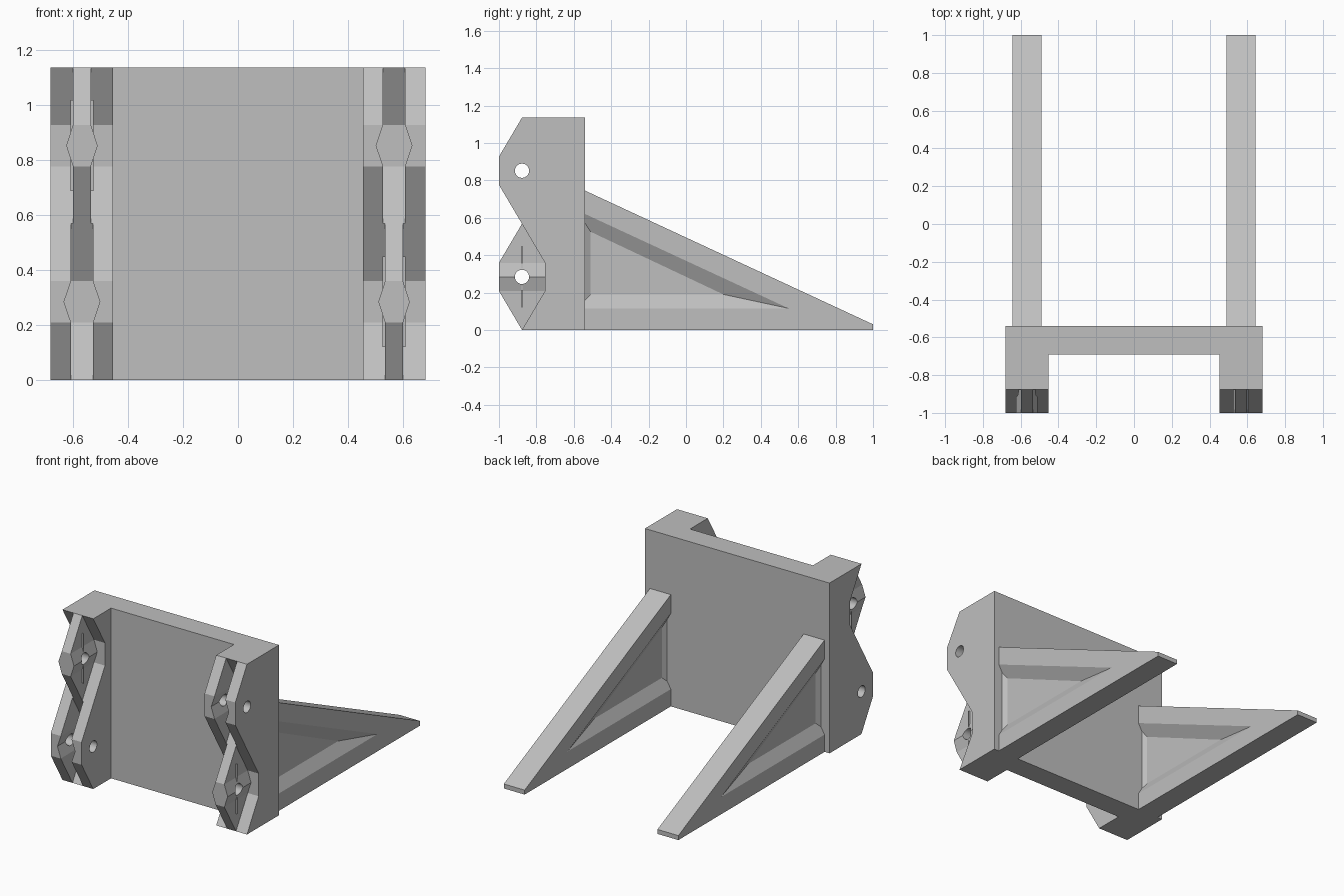
import bpy
import bmesh
from mathutils import Vector

if "Cube" in bpy.data.objects:
    bpy.data.objects.remove(bpy.data.objects["Cube"], do_unlink=True)

grey = bpy.data.materials.new("plain grey")
grey.use_nodes = True
grey.diffuse_color = (0.52, 0.52, 0.52, 1)
grey.node_tree.nodes["Principled BSDF"].inputs["Base Color"].default_value = (0.52, 0.52, 0.52, 1)

HEIGHT = 1.135
LOW, HIGH = HEIGHT / 4, HEIGHT * 3 / 4
PLATE_FRONT, PLATE_BACK = -0.69, -0.54
PIN_Y = -0.877
TIP, VALLEY = -1.0, -0.754
FLAT = 0.0755          # half height of each flat tip
FLANGE_X = 0.567       # flange centre
HALF = 0.1135          # flange half width


def loft(name, ring_a, ring_b):
    """Solid between two matching rings of points."""
    bm = bmesh.new()
    a = [bm.verts.new(p) for p in ring_a]
    b = [bm.verts.new(p) for p in ring_b]
    bm.faces.new(a)
    bm.faces.new(b)
    for i in range(len(a)):
        j = (i + 1) % len(a)
        bm.faces.new((a[i], a[j], b[j], b[i]))
    bmesh.ops.recalc_face_normals(bm, faces=bm.faces)
    mesh = bpy.data.meshes.new(name)
    bm.to_mesh(mesh)
    bm.free()
    mesh.materials.append(grey)
    obj = bpy.data.objects.new(name, mesh)
    bpy.context.collection.objects.link(obj)
    return obj


def along_x(name, profile, x0, x1):
    return loft(name, [(x0, y, z) for y, z in profile], [(x1, y, z) for y, z in profile])


def along_y(name, profile, y0, y1):
    return loft(name, [(x, y0, z) for x, z in profile], [(x, y1, z) for x, z in profile])


def box(name, x0, x1, y0, y1, z0, z1):
    return along_x(name, [(y0, z0), (y1, z0), (y1, z1), (y0, z1)], x0, x1)


def combine(obj, other, operation):
    mod = obj.modifiers.new("combine", 'BOOLEAN')
    mod.operation, mod.solver, mod.object = operation, 'EXACT', other
    bpy.context.view_layer.objects.active = obj
    bpy.ops.object.modifier_apply(modifier=mod.name)
    bpy.data.objects.remove(other, do_unlink=True)


def drill(obj, z):
    bpy.ops.mesh.primitive_cylinder_add(vertices=32, radius=0.038, depth=0.6,
                                        location=(obj_x, PIN_Y, z), rotation=(0, 1.570796, 0))
    combine(obj, bpy.context.object, 'DIFFERENCE')


def diamond(cx, cz, side, peak):
    """Hexagon with pointed sides, for the detent ridge and its groove."""
    return [(cx - side, cz - FLAT), (cx + side, cz - FLAT), (cx + peak, cz),
            (cx + side, cz + FLAT), (cx - side, cz + FLAT), (cx - peak, cz)]


def zigzag(bump):
    """Leaf outline in y, z with its tip at the given height."""
    front = [(PIN_Y, 0), (TIP, LOW - FLAT), (TIP, LOW + FLAT),
             (VALLEY, HIGH - FLAT), (VALLEY, HIGH + FLAT), (PIN_Y, HEIGHT)]
    if bump == HIGH:
        front = [(y, HEIGHT - z) for y, z in reversed(front)]
    return front + [(PLATE_FRONT, HEIGHT), (PLATE_FRONT, 0)]


# Back plate
box("back_plate", -FLANGE_X - HALF, FLANGE_X + HALF, PLATE_FRONT, PLATE_BACK, 0, HEIGHT)

for side, sign, leaf_z, tongue_z in (("left", 1, HIGH, LOW), ("right", -1, LOW, HIGH)):
    obj_x = sign * FLANGE_X

    # Core closing the gaps between the leaves
    core = [(PIN_Y, 0), (VALLEY, LOW - FLAT), (VALLEY, LOW + FLAT), (PIN_Y, HEIGHT / 2),
            (VALLEY, HIGH - FLAT), (VALLEY, HIGH + FLAT), (PIN_Y, HEIGHT),
            (PLATE_FRONT, HEIGHT), (PLATE_FRONT, 0)]
    along_x(side + "_hinge_core", core, obj_x - 0.04, obj_x + 0.04)

    # Inner and outer leaves with a detent groove
    for place, d in (("inner", -sign), ("outer", sign)):
        leaf = along_x(f"{side}_{place}_leaf", zigzag(leaf_z), obj_x + d * 0.04, obj_x + d * HALF)
        groove = along_y("groove_cutter", diamond(obj_x, leaf_z, 0.0395, 0.065), TIP - 0.1, VALLEY)
        combine(leaf, groove, 'DIFFERENCE')
        drill(leaf, leaf_z)

    # Middle tongue with detent ridge and a thin rib
    tongue = along_x(side + "_tongue", zigzag(tongue_z), obj_x - 0.0325, obj_x + 0.0325)
    combine(tongue, along_y("ridge", diamond(obj_x, tongue_z, 0.0325, 0.057), TIP, VALLEY), 'UNION')
    combine(tongue, box("rib", obj_x - 0.042, obj_x + 0.042, PIN_Y - 0.003, PIN_Y + 0.003,
                        tongue_z - 0.165, tongue_z + 0.165), 'UNION')
    drill(tongue, tongue_z)

    # Rear gusset with a bevelled pocket in each face
    outline = [(PLATE_BACK, 0), (1, 0), (1, 0.03), (PLATE_BACK, 0.745)]
    gusset = along_x(side + "_gusset", outline, obj_x - 0.077, obj_x + 0.077)
    rim = [Vector(p) for p in ((-0.585, 0.115), (0.55, 0.115), (-0.585, 0.641))]
    floor = [Vector(p) for p in ((-0.51, 0.19), (0.2, 0.19), (-0.51, 0.525))]
    depth, over = 0.045, 0.2
    for d in (-1, 1):
        outer = [r + (r - f) * over for r, f in zip(rim, floor)]
        x_out, x_in = obj_x + d * (0.077 + depth * over), obj_x + d * (0.077 - depth)
        pocket = loft("pocket_cutter", [(x_out, *p) for p in outer], [(x_in, *p) for p in floor])
        combine(gusset, pocket, 'DIFFERENCE')

# Flat faces, smooth only around the pin holes
bpy.ops.object.select_all(action='DESELECT')
for obj in bpy.data.objects:
    if obj.type == 'MESH' and obj.name.endswith(("leaf", "tongue")):
        obj.select_set(True)
        bpy.context.view_layer.objects.active = obj
bpy.ops.object.shade_smooth_by_angle(angle=0.25)
